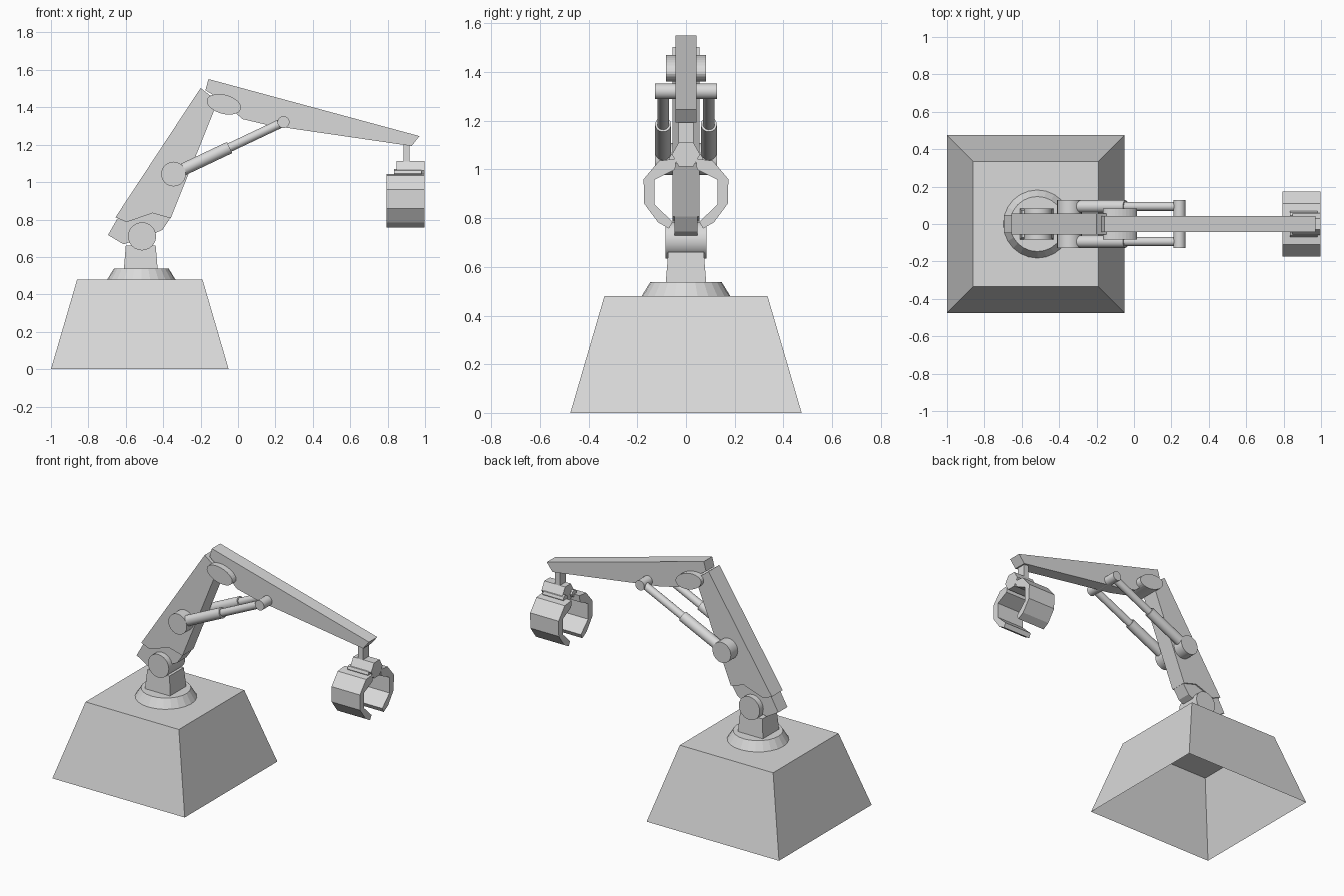
import bpy, bmesh, math
from mathutils import Vector, Matrix

if "Cube" in bpy.data.objects:
    bpy.data.objects.remove(bpy.data.objects["Cube"])

grey = bpy.data.materials.new("light_grey")
grey.diffuse_color = (0.7, 0.7, 0.7, 1)
grey.use_nodes = True
grey.node_tree.nodes["Principled BSDF"].inputs["Base Color"].default_value = grey.diffuse_color


def finish(name, bm, smooth=False):
    bmesh.ops.recalc_face_normals(bm, faces=bm.faces)
    me = bpy.data.meshes.new(name)
    bm.to_mesh(me)
    bm.free()
    ob = bpy.data.objects.new(name, me)
    bpy.context.collection.objects.link(ob)
    me.materials.append(grey)
    if smooth:
        bpy.ops.object.select_all(action='DESELECT')
        ob.select_set(True)
        bpy.context.view_layer.objects.active = ob
        bpy.ops.object.shade_smooth_by_angle(angle=math.radians(35))
    return ob


def frustum(name, x, low, high, z0, z1, open_bottom=False):
    """Tapered block; low and high are (half x, half y)."""
    bm = bmesh.new()
    rings = [[bm.verts.new((x + sx * h[0], sy * h[1], z))
              for sx, sy in ((-1, -1), (1, -1), (1, 1), (-1, 1))]
             for h, z in ((low, z0), (high, z1))]
    a, b = rings
    bm.faces.new(b)
    for i in range(4):
        j = (i + 1) % 4
        bm.faces.new((a[i], a[j], b[j], b[i]))
    if not open_bottom:
        bm.faces.new(a[::-1])
    ob = finish(name, bm)
    if open_bottom:  # make sure the shell faces outwards
        me = ob.data
        if me.polygons[0].normal.z < 0:
            me.flip_normals()
    return ob


def extrude(name, pts, start, step):
    """Extrude a flat profile of 3D points made by start(u, v) along step."""
    bm = bmesh.new()
    face = bm.faces.new([bm.verts.new(start(u, v)) for u, v in pts])
    new = bmesh.ops.extrude_face_region(bm, geom=[face], use_keep_orig=True)
    verts = [g for g in new["geom"] if isinstance(g, bmesh.types.BMVert)]
    bmesh.ops.translate(bm, verts=verts, vec=step)
    return finish(name, bm)


def side_plate(name, pts, half):
    return extrude(name, pts, lambda x, z: (x, -half, z), (0, 2 * half, 0))


def rod(name, p, q, r, n=24, r2=None, smooth=True, spin=0):
    p, q = Vector(p), Vector(q)
    d = q - p
    bm = bmesh.new()
    mat = (Matrix.Translation((p + q) / 2)
           @ d.to_track_quat('Z', 'Y').to_matrix().to_4x4()
           @ Matrix.Rotation(spin, 4, 'Z'))
    bmesh.ops.create_cone(bm, cap_ends=True, segments=n, radius1=r,
                          radius2=r if r2 is None else r2, depth=d.length, matrix=mat)
    return finish(name, bm, smooth)


# Base, turntable and pedestal
frustum("base", -0.525, (0.475, 0.475), (0.335, 0.335), 0, 0.48, True)
rod("turntable", (-0.517, 0, 0.48), (-0.517, 0, 0.537), 0.182, 24, 0.147, False)
frustum("pedestal", -0.52, (0.09, 0.083), (0.08, 0.073), 0.537, 0.66)
rod("shoulder_pivot", (-0.513, -0.084, 0.71), (-0.513, 0.084, 0.71), 0.075)

# Lower arm with its foot
side_plate("arm_foot", [(-0.695, 0.717), (-0.645, 0.805), (-0.457, 0.86), (-0.36, 0.81),
                        (-0.404, 0.745), (-0.48, 0.71), (-0.612, 0.668)], 0.047)
side_plate("lower_arm", [(-0.655, 0.812), (-0.2, 1.503), (-0.14, 1.456), (-0.127, 1.385),
                         (-0.36, 0.807), (-0.457, 0.834), (-0.595, 0.786)], 0.056)

# Upper arm and oval elbow
side_plate("upper_arm", [(-0.158, 1.551), (0.97, 1.246), (0.928, 1.193), (0.16, 1.305),
                         (0.024, 1.337), (-0.08, 1.43), (-0.174, 1.492)], 0.043)
t = math.radians(-15)
oval = []
for i in range(28):
    a = 2 * math.pi * i / 28
    u, v = 0.094 * math.cos(a), 0.051 * math.sin(a)
    oval.append((-0.075 + u * math.cos(t) - v * math.sin(t),
                 1.416 + u * math.sin(t) + v * math.cos(t)))
side_plate("elbow", oval, 0.083)

# Piston pins and the two pistons
low, high = Vector((-0.345, 0, 1.043)), Vector((0.243, 0, 1.321))
rod("lower_pin", low - Vector((0, 0.127, 0)), low + Vector((0, 0.127, 0)), 0.066)
rod("upper_pin", high - Vector((0, 0.127, 0)), high + Vector((0, 0.127, 0)), 0.032)
for s, side in ((-1, "front"), (1, "back")):
    off = Vector((0, s * 0.094, 0))
    mid = low.lerp(high, 0.51)
    rod("piston_barrel_" + side, low + off, mid + off, 0.033)
    rod("piston_rod_" + side, mid + off, high + off, 0.024)

# Wrist and gripper
frustum("wrist", 0.901, (0.017, 0.03), (0.017, 0.03), 1.08, 1.22)
rod("gripper_hub", (0.847, 0, 1.062), (0.997, 0, 1.062), 0.058, 6, smooth=False,
    spin=math.pi / 2)
claw = [(0.04, 1.044), (0.11, 1.036), (0.174, 0.96), (0.172, 0.86), (0.115, 0.783),
        (0.07, 0.757), (0.055, 0.785), (0.13, 0.857), (0.13, 0.958), (0.045, 1.0)]
for s, side in ((-1, "front"), (1, "back")):
    extrude("claw_" + side, claw, lambda y, z: (0.793, s * y, z), (0.204, 0, 0))
    rod("claw_hinge_" + side, (0.833, s * 0.045, 1.045), (0.982, s * 0.045, 1.045),
        0.024, 8, smooth=False)
